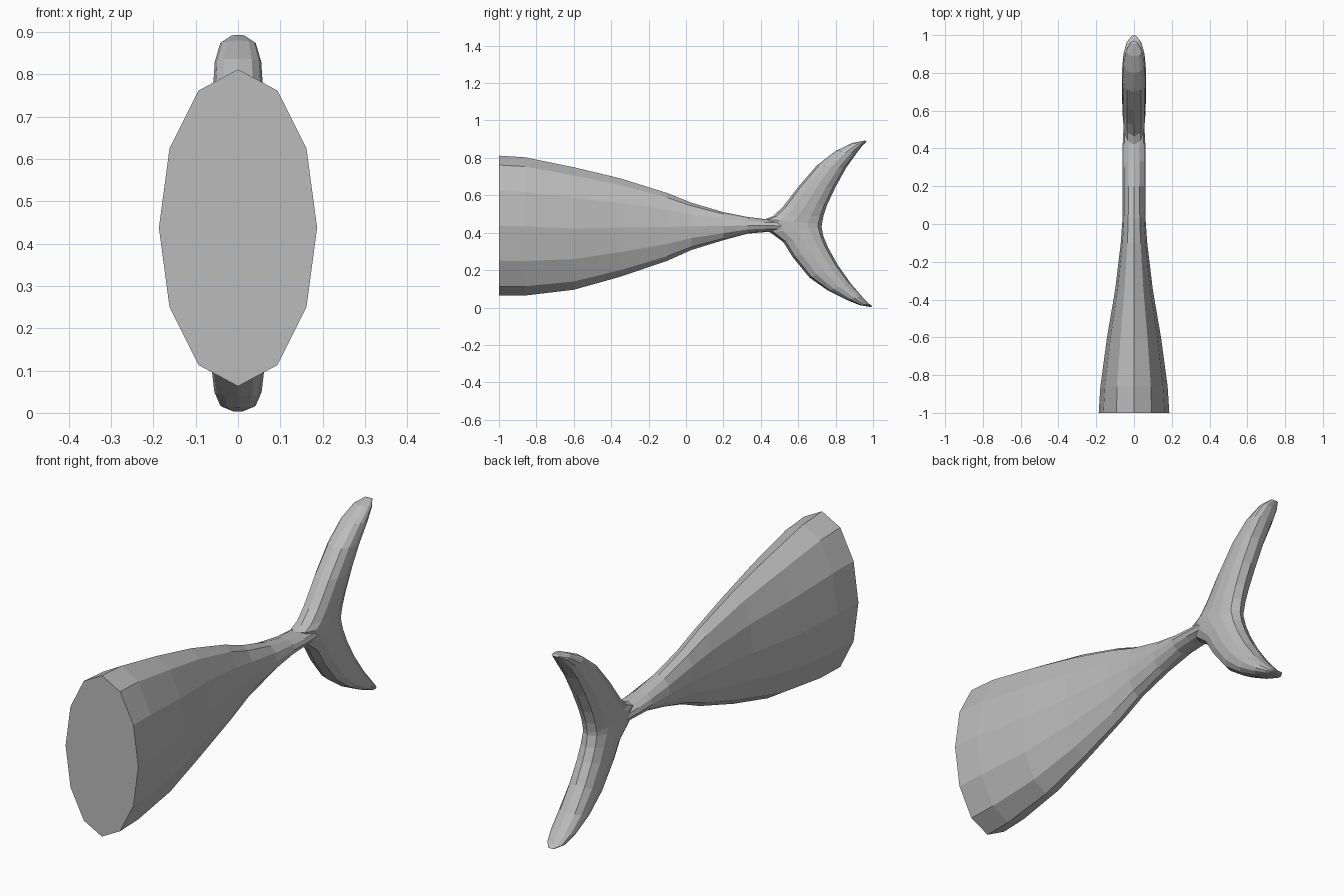
import bpy, bmesh, math
from mathutils import Vector

if "Cube" in bpy.data.objects:
    bpy.data.objects.remove(bpy.data.objects["Cube"])

grey = bpy.data.materials.new("plain grey")
grey.use_nodes = True
colour = (0.5, 0.5, 0.5, 1)
grey.diffuse_color = colour
grey.node_tree.nodes["Principled BSDF"].inputs["Base Color"].default_value = colour


def loft(name, sections, power=1.0, sides=12):
    """Skin oval rings; each is (start y, z), (end y, z), half width."""
    bm = bmesh.new()
    rings = []
    for (ya, za), (yb, zb), width in sections:
        a, b = Vector((0, ya, za)), Vector((0, yb, zb))
        ring = []
        for i in range(sides):
            t = math.tau * i / sides
            c, s = math.cos(t), math.sin(t)
            p = (a + b) / 2 + (a - b) / 2 * c
            p.x = width * math.copysign(abs(s) ** power, s)
            ring.append(bm.verts.new(p))
        rings.append(ring)
    for r, q in zip(rings, rings[1:]):
        for i in range(sides):
            j = (i + 1) % sides
            bm.faces.new((r[i], r[j], q[j], q[i]))
    bm.faces.new(rings[0])
    bm.faces.new(rings[-1])
    bmesh.ops.recalc_face_normals(bm, faces=bm.faces)
    mesh = bpy.data.meshes.new(name)
    bm.to_mesh(mesh)
    bm.free()
    mesh.materials.append(grey)
    obj = bpy.data.objects.new(name, mesh)
    bpy.context.collection.objects.link(obj)
    return obj


# Tapering body: y, top, bottom, half width
body = [(-1, .812, .063, .187), (-.86, .803, .064, .178), (-.6, .75, .095, .143),
        (-.35, .69, .165, .1), (-.1, .612, .25, .07), (.03, .56, .308, .061),
        (.2, .51, .36, .06), (.33, .484, .395, .06), (.42, .473, .403, .06),
        (.52, .468, .405, .055)]
loft("tail_body", [((y, t), (y, b), w) for y, t, b, w in body])

# Crescent fin: leading edge, trailing edge, half width, from lower to upper tip
fin = [((.985, .003), (.998, .008), .015), ((.93, .012), (.975, .022), .042),
       ((.86, .04), (.94, .06), .056), ((.76, .09), (.88, .13), .063),
       ((.66, .16), (.81, .23), .064), ((.57, .27), (.76, .32), .063),
       ((.52, .35), (.735, .38), .062), ((.45, .402), (.725, .43), .06),
       ((.42, .472), (.727, .445), .06), ((.465, .488), (.735, .49), .06),
       ((.52, .54), (.755, .55), .061), ((.6, .645), (.8, .645), .062),
       ((.7, .76), (.855, .745), .06), ((.8, .837), (.91, .822), .055),
       ((.89, .88), (.945, .868), .042), ((.955, .893), (.967, .888), .018)]
loft("crescent_fin", fin, power=0.75)
